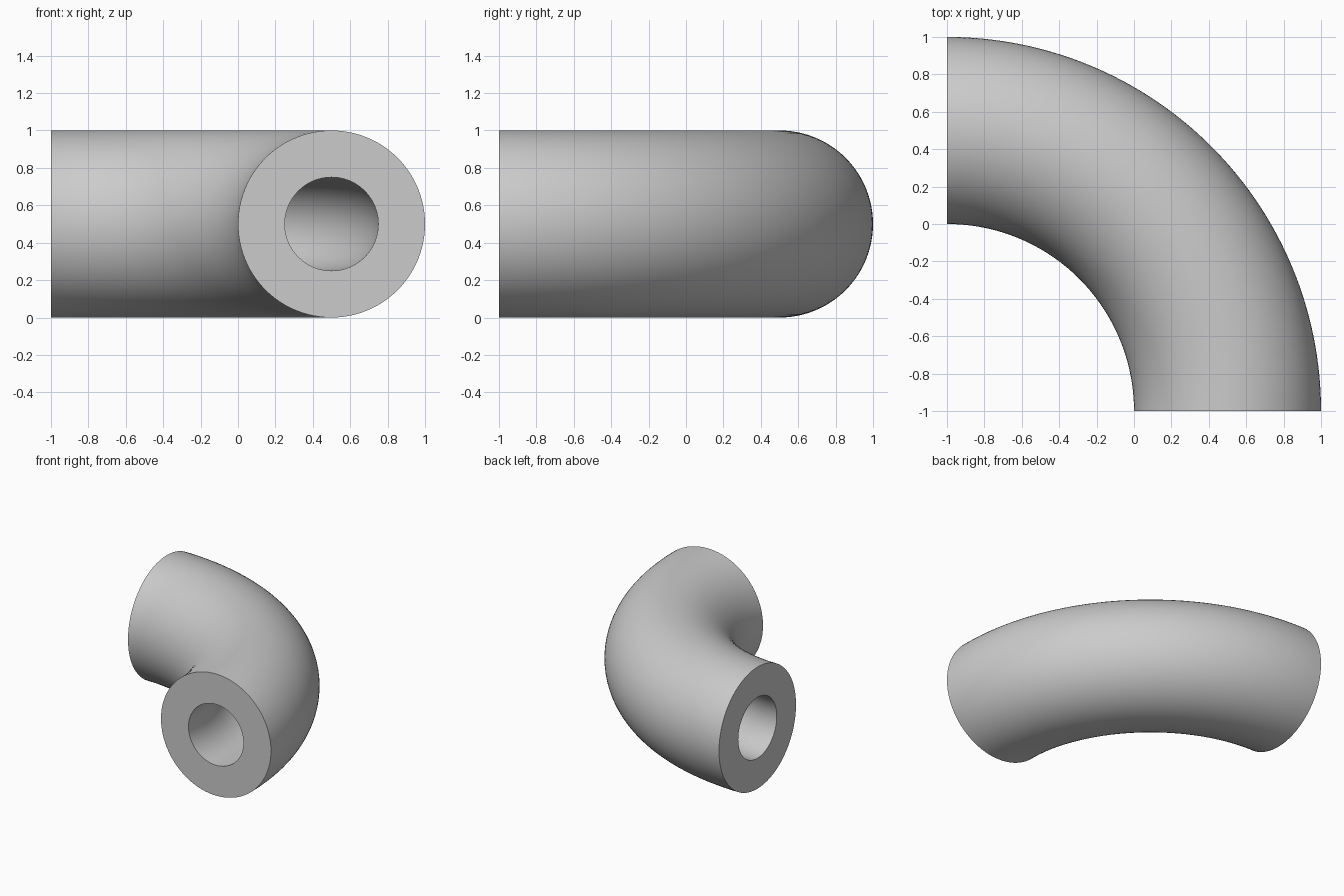
import bpy, bmesh, math

if "Cube" in bpy.data.objects:
    bpy.data.objects.remove(bpy.data.objects["Cube"])

BEND = (-1.0, -1.0, 0.5)   # centre of the bend
R, R_OUT, R_IN = 1.5, 0.5, 0.25
STEPS, SIDES = 64, 96

bm = bmesh.new()


def ring(angle, radius):
    """Circle of vertices across the pipe at one angle of the bend."""
    verts = []
    for i in range(SIDES):
        t = 2 * math.pi * i / SIDES
        d = R + radius * math.cos(t)
        verts.append(bm.verts.new((BEND[0] + d * math.cos(angle),
                                   BEND[1] + d * math.sin(angle),
                                   BEND[2] + radius * math.sin(t))))
    return verts


def bridge(a, b):
    for i in range(SIDES):
        j = (i + 1) % SIDES
        bm.faces.new((a[i], a[j], b[j], b[i]))


# Outer wall and bore swept through a quarter turn
angles = [math.pi / 2 * s / STEPS for s in range(STEPS + 1)]
outer = [ring(a, R_OUT) for a in angles]
inner = [ring(a, R_IN) for a in angles]
for s in range(STEPS):
    bridge(outer[s], outer[s + 1])
    bridge(inner[s + 1], inner[s])

# Flat annular ends
bridge(inner[0], outer[0])
bridge(outer[-1], inner[-1])
bmesh.ops.recalc_face_normals(bm, faces=bm.faces)

mesh = bpy.data.meshes.new("pipe_elbow")
bm.to_mesh(mesh)
bm.free()
elbow = bpy.data.objects.new("pipe_elbow", mesh)
bpy.context.collection.objects.link(elbow)

# Smooth walls, sharp end rims
bpy.context.view_layer.objects.active = elbow
elbow.select_set(True)
bpy.ops.object.shade_smooth_by_angle(angle=math.radians(30))
